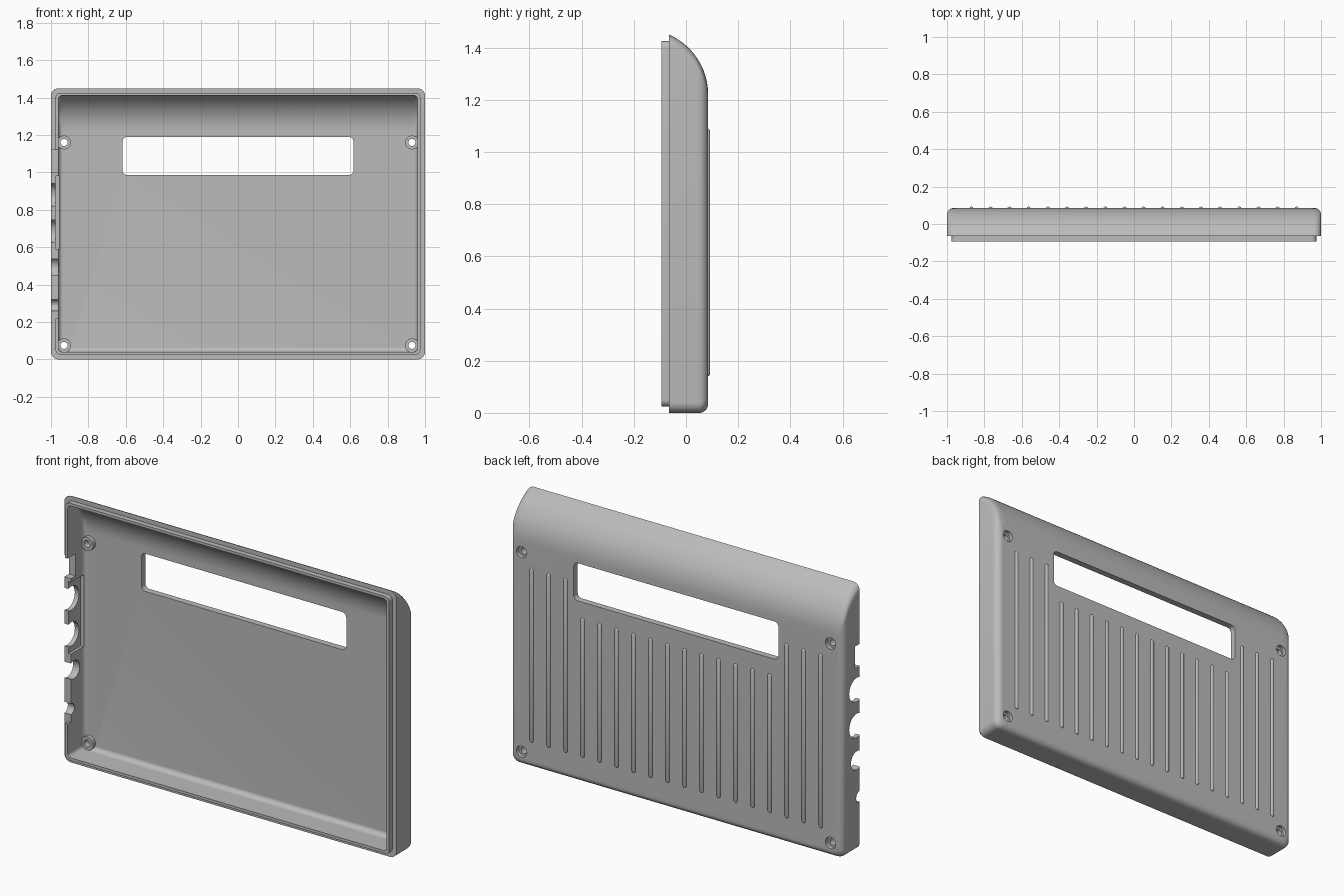
import bpy, bmesh, math
from mathutils import Matrix

cube = bpy.data.objects.get("Cube")
if cube:
    bpy.data.objects.remove(cube, do_unlink=True)

grey = bpy.data.materials.new("light grey plastic")
grey.use_nodes = True
colour = (0.5, 0.5, 0.5, 1)
grey.diffuse_color = colour
grey.node_tree.nodes["Principled BSDF"].inputs["Base Color"].default_value = colour


def finish(bm, name):
    bmesh.ops.recalc_face_normals(bm, faces=bm.faces)
    mesh = bpy.data.meshes.new(name)
    bm.to_mesh(mesh)
    bm.free()
    mesh.materials.append(grey)
    obj = bpy.data.objects.new(name, mesh)
    bpy.context.collection.objects.link(obj)
    return obj


def smooth(obj, angle=30):
    bpy.ops.object.select_all(action='DESELECT')
    obj.select_set(True)
    bpy.context.view_layer.objects.active = obj
    bpy.ops.object.shade_smooth_by_angle(angle=math.radians(angle))


def rounded_ring(bm, y, hx, low, high, r, steps=6):
    """Rounded rectangle of vertices at depth y."""
    ring = []
    corners = [(hx - r, high - r), (r - hx, high - r), (r - hx, low + r), (hx - r, low + r)]
    for k, (cx, cz) in enumerate(corners):
        for i in range(steps + 1):
            a = math.pi / 2 * (k + i / steps)
            ring.append(bm.verts.new((cx + r * math.cos(a), y, cz + r * math.sin(a))))
    return ring


def loft(sections, name):
    bm = bmesh.new()
    rings = [rounded_ring(bm, *s) for s in sections]
    for a, b in zip(rings, rings[1:]):
        for i in range(len(a)):
            j = (i + 1) % len(a)
            bm.faces.new((a[i], a[j], b[j], b[i]))
    bm.faces.new(rings[0])
    bm.faces.new(rings[-1])
    return finish(bm, name)


def skin(front, back, hx, low, radius, fillet, corner, steps=18):
    """Sections from front to back: arched top, filleted sides and bottom."""
    result = []
    for i in range(steps + 1):
        y = front + (back - front) * math.sin(i / steps * math.pi / 2)
        d = max(0, y - back + fillet)
        e = fillet - math.sqrt(max(0, fillet ** 2 - d ** 2))
        cy = back - radius
        high = 1.22 + math.sqrt(max(0, radius ** 2 - (y - cy) ** 2))
        result.append((y, hx - e, low + e, high, corner))
    return result


def box(x, y, z, name):
    bm = bmesh.new()
    bmesh.ops.create_cube(bm, size=1)
    for v in bm.verts:
        v.co = [(lo + hi) / 2 + c * (hi - lo) for c, (lo, hi) in zip(v.co, (x, y, z))]
    return finish(bm, name)


def cylinder(centre, radius, length, axis, name):
    bm = bmesh.new()
    turn = Matrix.Rotation(math.pi / 2, 4, 'Y' if axis == 'X' else 'X')
    bmesh.ops.create_cone(bm, cap_ends=True, segments=32, radius1=radius, radius2=radius,
                          depth=length, matrix=Matrix.Translation(centre) @ turn)
    return finish(bm, name)


def combine(target, tool, operation='DIFFERENCE'):
    mod = target.modifiers.new("cut", 'BOOLEAN')
    mod.operation, mod.solver, mod.object = operation, 'EXACT', tool
    bpy.context.view_layer.objects.active = target
    bpy.ops.object.modifier_apply(modifier=mod.name)
    bpy.data.objects.remove(tool, do_unlink=True)


# Hollow shell with a stepped lip around the open front
outside = skin(-0.065, 0.085, 1, 0, 0.251, 0.035, 0.04)
lip = [(-0.065, 0.975, 0.025, 1.425, 0.025), (-0.093, 0.975, 0.025, 1.425, 0.025)]
inside = skin(-0.065, 0.05, 0.96, 0.04, 0.216, 0.025, 0.02)
rim = [(-0.093, 0.96, 0.04, 1.411, 0.02)]
shell = loft(outside[::-1] + lip + rim + inside, "back_shell")

# Window
combine(shell, loft([(y, 0.617, 0.985, 1.19, 0.025) for y in (0, 0.2)], "window_cutter"))

# Screw bosses with counterbored holes
for x in (-0.93, 0.93):
    for z in (0.075, 1.16):
        combine(shell, cylinder((x, 0.05, z), 0.037, 0.04, 'Y', "boss"), 'UNION')
        combine(shell, cylinder((x, 0.05, z), 0.019, 0.2, 'Y', "hole_cutter"))
        combine(shell, cylinder((x, 0.105, z), 0.031, 0.08, 'Y', "counterbore_cutter"))

# Lip gap, inner pocket, notch and round ports in the right side wall
combine(shell, box((-1.1, -0.9), (-0.2, -0.065), (0.22, 1.12), "lip_gap_cutter"))
combine(shell, box((-0.975, -0.9), (-0.2, 0.04), (0.59, 0.98), "pocket_cutter"))
combine(shell, box((-1.1, -0.9), (-0.2, -0.025), (1.0, 1.12), "notch_cutter"))
for y, z, r in ((-0.04, 0.88, 0.065), (-0.04, 0.685, 0.065), (-0.04, 0.495, 0.05), (-0.065, 0.29, 0.03)):
    combine(shell, cylinder((-1, y, z), r, 0.2, 'X', "port_cutter"))
smooth(shell)

# Raised grip ribs on the back, shorter below the window
for i in range(18):
    x = -0.87 + i * 1.74 / 17
    top = 0.9 if abs(x) < 0.6 else 1.09
    r = 0.012
    bm = bmesh.new()
    bmesh.ops.create_uvsphere(bm, u_segments=16, v_segments=9, radius=r)
    for v in bm.verts:
        v.co.z += top - r if v.co.z > 0 else 0.14 + r
        v.co.x += x
        v.co.y += 0.081
    smooth(finish(bm, f"grip_rib_{i + 1}"), 60)
